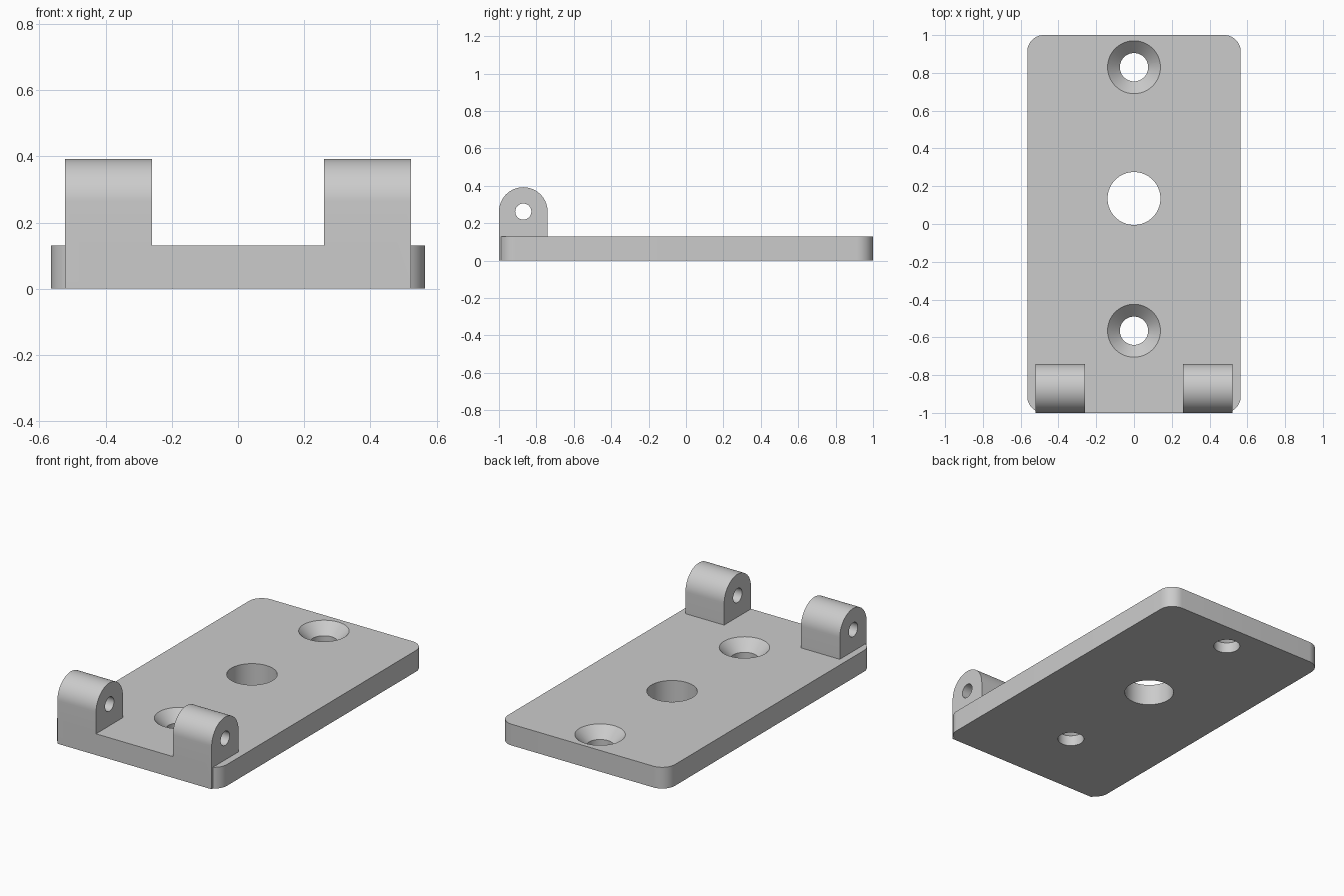
import bpy
import bmesh
from math import pi, sin, cos, radians
from mathutils import Vector, Matrix

if "Cube" in bpy.data.objects:
    bpy.data.objects.remove(bpy.data.objects["Cube"])

HALF_X, HALF_Y, THICK, CORNER = 0.565, 1.0, 0.13, 0.087
LUG_R, LUG_Y, LUG_Z = 0.13, -0.87, 0.262
LUG_IN, LUG_OUT = 0.26, 0.522

grey = bpy.data.materials.new("light grey")
grey.use_nodes = True
grey.diffuse_color = (0.6, 0.6, 0.6, 1)
grey.node_tree.nodes["Principled BSDF"].inputs["Base Color"].default_value = (0.6, 0.6, 0.6, 1)


def arc(cx, cy, r, start, end, steps):
    """Points along a circular arc, angles in radians."""
    angles = [start + (end - start) * i / steps for i in range(steps + 1)]
    return [(cx + r * cos(a), cy + r * sin(a)) for a in angles]


def finish(name, bm):
    bmesh.ops.recalc_face_normals(bm, faces=bm.faces)
    mesh = bpy.data.meshes.new(name)
    bm.to_mesh(mesh)
    bm.free()
    mesh.materials.append(grey)
    obj = bpy.data.objects.new(name, mesh)
    bpy.context.collection.objects.link(obj)
    return obj


def extrude(name, points, offset):
    """Extrude a closed outline of 3D points."""
    bm = bmesh.new()
    face = bm.faces.new([bm.verts.new(p) for p in points])
    new = bmesh.ops.extrude_face_region(bm, geom=[face])["geom"]
    verts = [v for v in new if isinstance(v, bmesh.types.BMVert)]
    bmesh.ops.translate(bm, verts=verts, vec=Vector(offset))
    return finish(name, bm)


def cone(name, r_low, r_high, depth, centre, rotation=None):
    bm = bmesh.new()
    matrix = Matrix.Translation(centre) @ (rotation or Matrix.Identity(4))
    bmesh.ops.create_cone(bm, cap_ends=True, segments=64, radius1=r_low,
                          radius2=r_high, depth=depth, matrix=matrix)
    return finish(name, bm)


def combine(target, tool, operation):
    mod = target.modifiers.new(tool.name, "BOOLEAN")
    mod.operation = operation
    mod.solver = "EXACT"
    mod.object = tool
    bpy.context.view_layer.objects.active = target
    bpy.ops.object.modifier_apply(modifier=mod.name)
    bpy.data.objects.remove(tool)


# Base plate with rounded corners
outline = []
corners = [(1, 1), (-1, 1), (-1, -1), (1, -1)]
for i, (sx, sy) in enumerate(corners):
    outline += arc(sx * (HALF_X - CORNER), sy * (HALF_Y - CORNER), CORNER,
                   i * pi / 2, (i + 1) * pi / 2, 12)
plate = extrude("hinge_plate", [(x, y, 0) for x, y in outline], (0, 0, THICK))

# Round-topped hinge lugs reaching down to the underside
lug_profile = [(LUG_Y - LUG_R, 0), (LUG_Y + LUG_R, 0)]
lug_profile += arc(LUG_Y, LUG_Z, LUG_R, 0, pi, 32)
for side, x in (("right", -LUG_OUT), ("left", LUG_IN)):
    lug = extrude(side + "_lug", [(x, y, z) for y, z in lug_profile],
                  (LUG_OUT - LUG_IN, 0, 0))
    combine(plate, lug, "UNION")

# Pin bore through both lugs
bore = cone("pin_bore", 0.043, 0.043, 2, (0, LUG_Y, LUG_Z), Matrix.Rotation(pi / 2, 4, "Y"))
combine(plate, bore, "DIFFERENCE")

# Large centre hole
combine(plate, cone("centre_hole", 0.14, 0.14, 1, (0, 0.135, 0)), "DIFFERENCE")

# Countersunk screw holes
SINK, R_HOLE, R_TOP = 0.065, 0.075, 0.14
for y in (0.83, -0.565):
    combine(plate, cone("screw_hole", R_HOLE, R_HOLE, 1, (0, y, 0)), "DIFFERENCE")
    # the cone runs past the top face at the same slope
    sink = cone("countersink", R_HOLE, R_TOP + (R_TOP - R_HOLE), 2 * SINK, (0, y, THICK))
    combine(plate, sink, "DIFFERENCE")

# Smooth the curved walls, keep the edges sharp
bpy.ops.object.select_all(action="DESELECT")
plate.select_set(True)
bpy.context.view_layer.objects.active = plate
bpy.ops.object.shade_smooth_by_angle(angle=radians(30))
